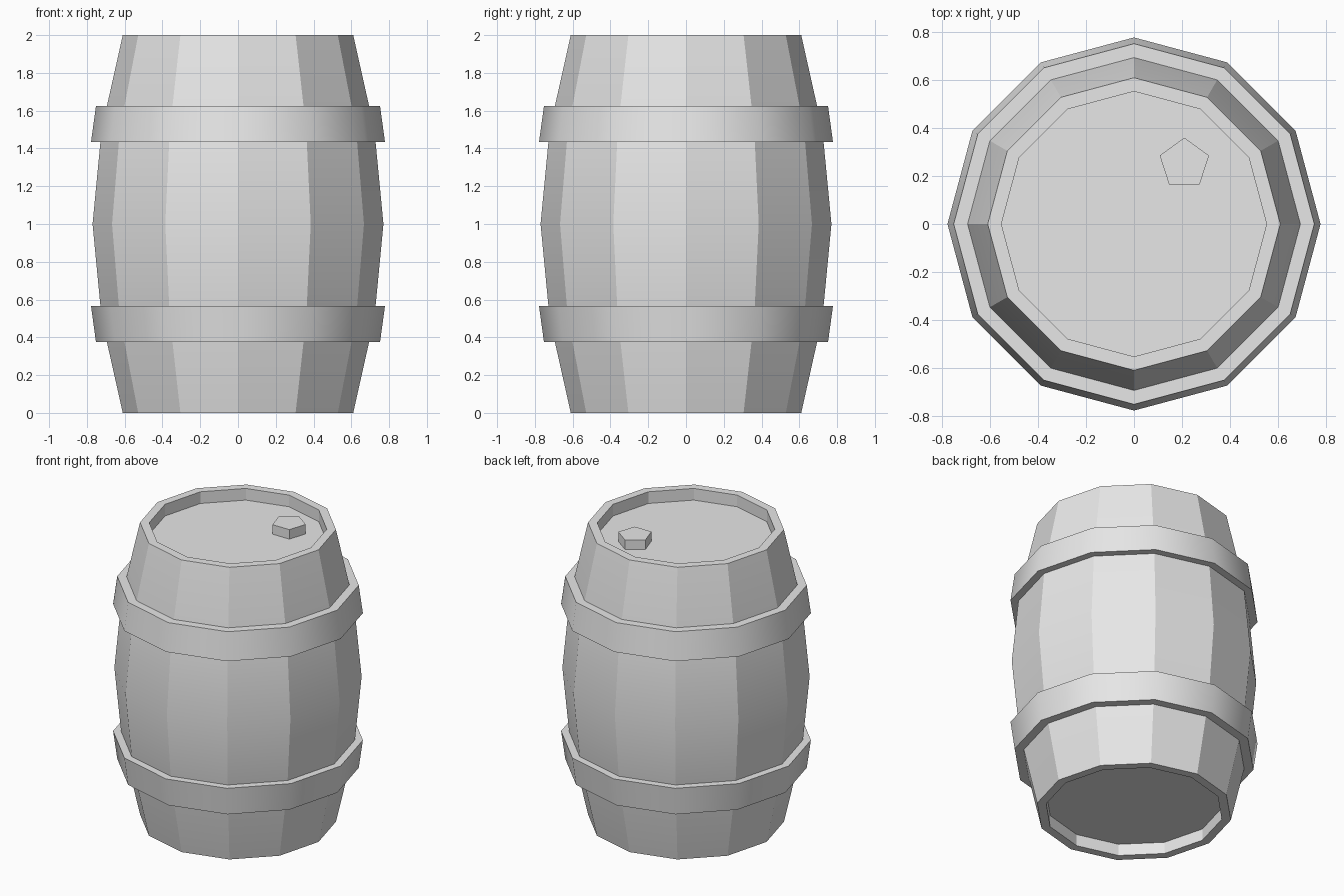
import bpy, bmesh, math

# Remove the default cube
cube = bpy.data.objects.get("Cube")
if cube:
    bpy.data.objects.remove(cube, do_unlink=True)

GREY = (0.8, 0.8, 0.8, 1.0)
mat = bpy.data.materials.new("plain grey")
mat.use_nodes = True
mat.diffuse_color = GREY
mat.node_tree.nodes["Principled BSDF"].inputs["Base Color"].default_value = GREY


def lathe(name, profile, sides=12, closed=False, start=0.0, centre=(0, 0), smooth=20):
    """Turn (radius, z) points about the vertical axis; open profiles get end caps."""
    bm = bmesh.new()
    rings = []
    for r, z in profile:
        angles = [start + math.tau * i / sides for i in range(sides)]
        rings.append([bm.verts.new((centre[0] + r * math.cos(a),
                                    centre[1] + r * math.sin(a), z)) for a in angles])
    pairs = list(zip(rings, rings[1:]))
    if closed:
        pairs.append((rings[-1], rings[0]))
    else:
        bm.faces.new(rings[0][::-1])
        bm.faces.new(rings[-1])
    for low, high in pairs:
        for i in range(sides):
            j = (i + 1) % sides
            bm.faces.new((low[i], low[j], high[j], high[i]))
    bmesh.ops.recalc_face_normals(bm, faces=bm.faces)
    mesh = bpy.data.meshes.new(name)
    bm.to_mesh(mesh)
    bm.free()
    mesh.materials.append(mat)
    obj = bpy.data.objects.new(name, mesh)
    bpy.context.collection.objects.link(obj)
    bpy.ops.object.select_all(action='DESELECT')
    obj.select_set(True)
    bpy.context.view_layer.objects.active = obj
    bpy.ops.object.shade_smooth_by_angle(angle=math.radians(smooth))
    return obj


def flip(profile):
    """Mirror a profile about the barrel's middle height."""
    return [(r, 2 - z) for r, z in reversed(profile)]


# Staves with a recessed head at each end
lower = [(0.553, 0.08), (0.553, 0), (0.61, 0), (0.722, 0.5)]
lathe("barrel_body", lower + [(0.77, 1)] + flip(lower))

# Flared hoops, widest towards the middle
hoop = [(0.68, 0.375), (0.752, 0.375), (0.778, 0.565), (0.71, 0.565)]
lathe("lower_hoop", hoop, closed=True, smooth=40)
lathe("upper_hoop", flip(hoop), closed=True, smooth=40)

# Five-sided bung on the top head
lathe("bung", [(0.108, 1.9), (0.108, 1.985)], sides=5,
      start=math.pi / 2, centre=(0.21, 0.252))
